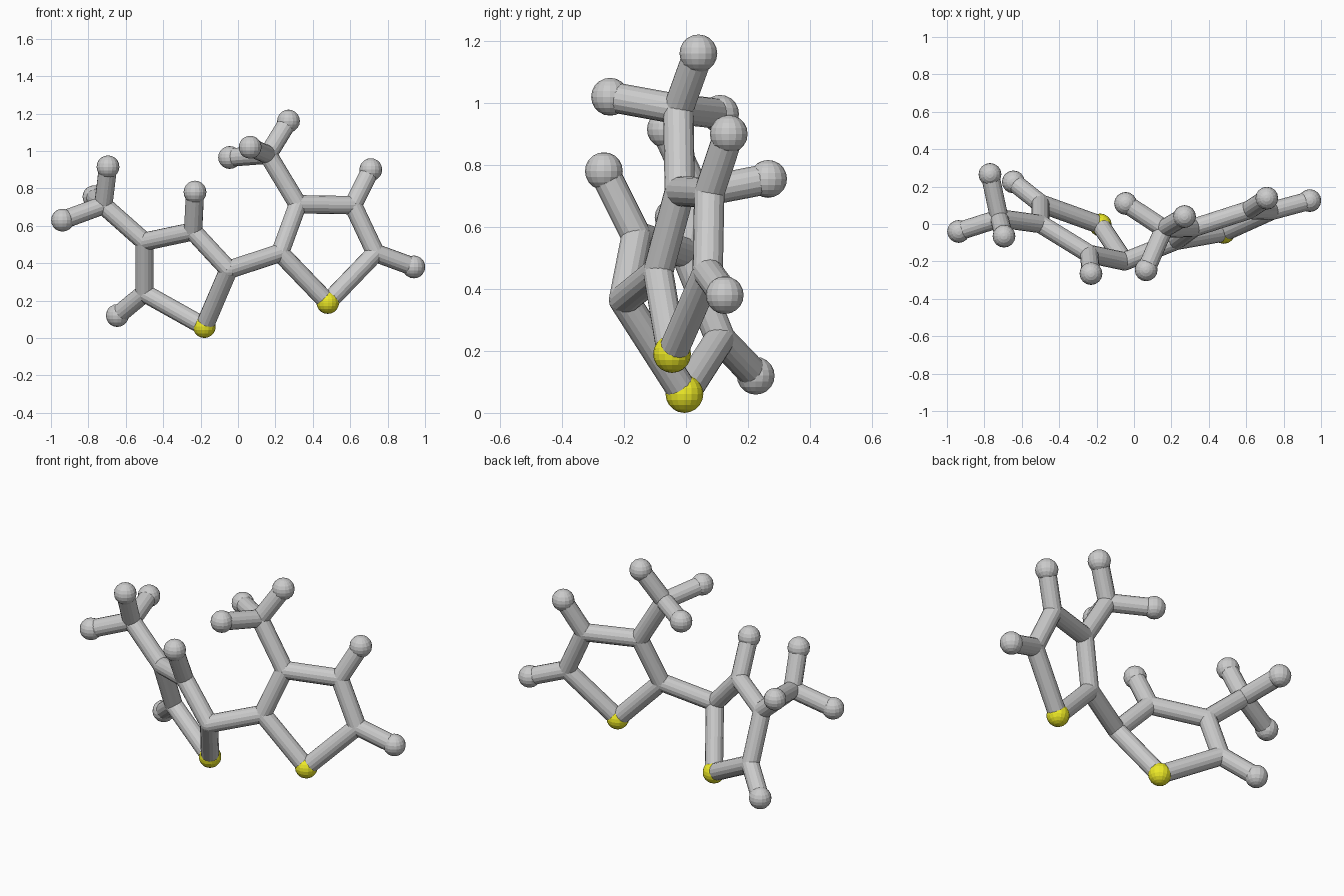
import bpy
from mathutils import Vector

if "Cube" in bpy.data.objects:
    bpy.data.objects.remove(bpy.data.objects["Cube"])

ATOM_R, BOND_R, SIDES = 0.061, 0.049, 16

# Ball positions: name -> (x, y, z)
joints = {
    "a2": (-0.05, -0.20, 0.365), "a3": (-0.24, -0.16, 0.57),
    "a4": (-0.50, 0.00, 0.515), "a5": (-0.50, 0.11, 0.24),
    "a_methyl": (-0.72, 0.03, 0.71),
    "b2": (0.225, -0.09, 0.455), "b3": (0.32, -0.02, 0.715),
    "b4": (0.615, 0.075, 0.71), "b5": (0.735, 0.07, 0.455),
    "b_methyl": (0.16, -0.025, 0.98),
}
sulfurs = {"aS": (-0.18, -0.005, 0.061), "bS": (0.48, -0.045, 0.19)}
# End balls: (joint they hang from, position)
ends = [
    ("a3", (-0.23, -0.265, 0.78)), ("a5", (-0.645, 0.225, 0.12)),
    ("a_methyl", (-0.77, 0.265, 0.755)), ("a_methyl", (-0.695, -0.065, 0.915)),
    ("a_methyl", (-0.938, -0.04, 0.63)),
    ("b4", (0.71, 0.138, 0.90)), ("b5", (0.94, 0.125, 0.38)),
    ("b_methyl", (0.27, 0.04, 1.16)), ("b_methyl", (0.065, -0.245, 1.02)),
    ("b_methyl", (-0.045, 0.11, 0.965)),
]


def ball(name, pos, r, mat=None):
    bpy.ops.mesh.primitive_uv_sphere_add(segments=SIDES, ring_count=10, radius=r, location=pos)
    ob = bpy.context.object
    ob.name = name
    if mat:
        ob.data.materials.append(mat)


def rod(name, p, q):
    p, q = Vector(p), Vector(q)
    d = q - p
    bpy.ops.mesh.primitive_cylinder_add(vertices=SIDES, radius=BOND_R, depth=d.length,
                                        location=(p + q) / 2,
                                        rotation=d.to_track_quat('Z', 'Y').to_euler())
    bpy.context.object.name = name


yellow = bpy.data.materials.new("yellow")
yellow.diffuse_color = (0.85, 0.82, 0.02, 1)
yellow.use_nodes = True
yellow.node_tree.nodes["Principled BSDF"].inputs["Base Color"].default_value = yellow.diffuse_color

# Balls
for n, p in joints.items():
    ball("carbon_" + n, p, BOND_R)
for n, p in sulfurs.items():
    ball("sulfur_" + n, p, ATOM_R, yellow)

# Hydrogen balls with their rods
for i, (n, p) in enumerate(ends):
    ball(f"hydrogen_{i}", p, ATOM_R)
    rod(f"hydrogen_bond_{i}", joints[n], p)

# Two five-sided rings, each with a methyl arm, and the link between them
pos = {**joints, **sulfurs}
for s in "ab":
    ring = [s + k for k in "S2345"]
    for u, v in zip(ring, ring[1:] + ring[:1]):
        rod(f"ring_bond_{u}_{v}", pos[u], pos[v])
rod("methyl_bond_a", pos["a4"], pos["a_methyl"])
rod("methyl_bond_b", pos["b3"], pos["b_methyl"])
rod("link_bond", pos["a2"], pos["b2"])
